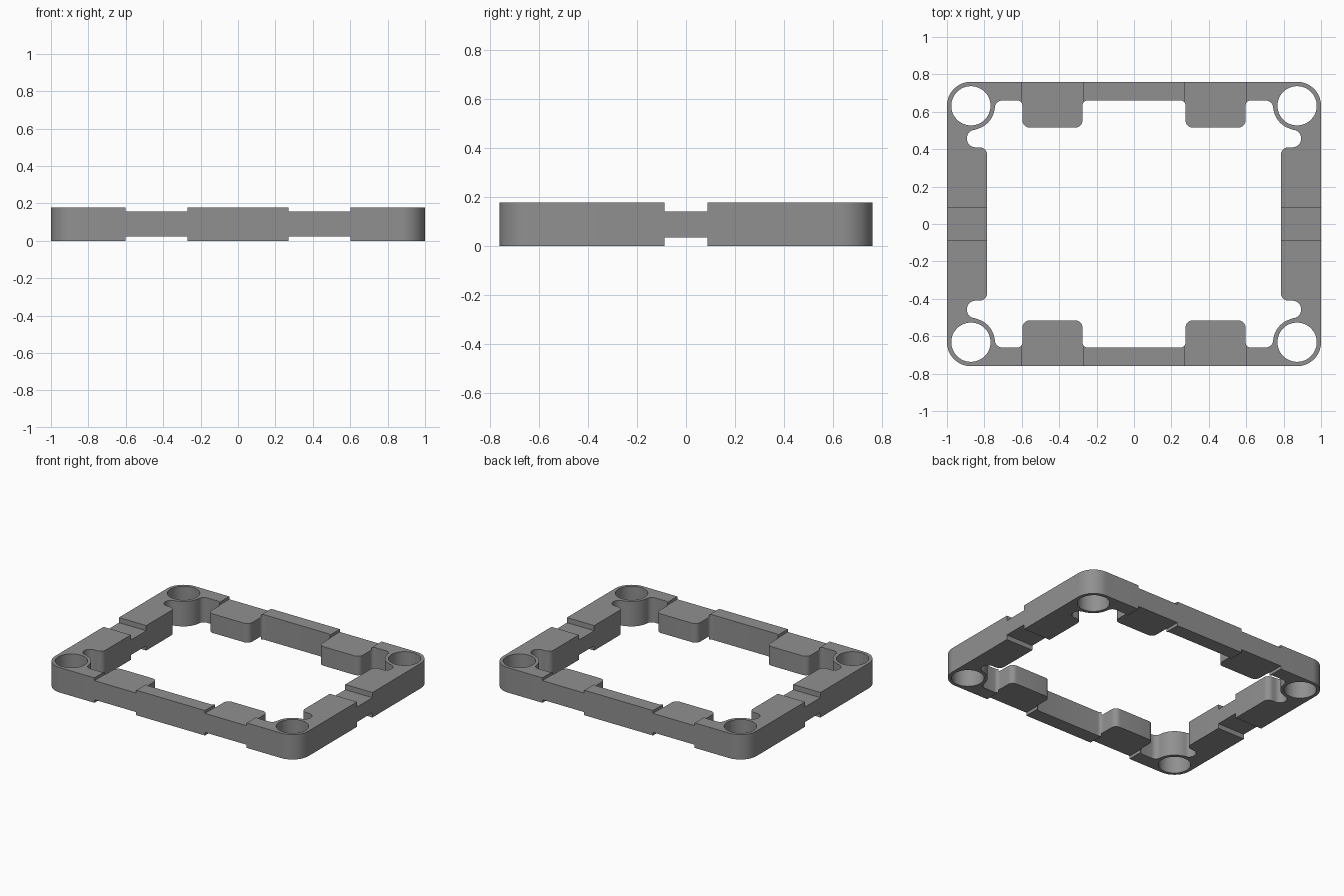
import bpy, bmesh
from math import sin, cos, pi, radians
from mathutils import Vector

if "Cube" in bpy.data.objects:
    bpy.data.objects.remove(bpy.data.objects["Cube"])

H = 0.178                    # frame height
CX, CY, R = 0.872, 0.632, 0.128   # corner boss centre and outer radius
HOLE = 0.105


def arc(cx, cy, r, a0, a1, n):
    return [(cx + r * cos(radians(a0 + (a1 - a0) * i / n)),
             cy + r * sin(radians(a0 + (a1 - a0) * i / n))) for i in range(n + 1)]


def fillet(prev, corner, nxt, r, n=8):
    """Round a square corner with a tangent arc."""
    c = Vector(corner)
    u = (Vector(prev) - c).normalized()
    v = (Vector(nxt) - c).normalized()
    o = c + (u + v) * r
    return [tuple(o - v * r * cos(t) - u * r * sin(t))
            for t in (pi / 2 * i / n for i in range(n + 1))]


def rounded(path):
    out = []
    for a, b, c in zip(path, path[1:], path[2:]):
        out += fillet(a[:2], b[:2], c[:2], b[2])
    return out


def mirror_loop(q):
    """Repeat a first-quadrant path (top to right side) into a closed loop."""
    half = q + [(x, -y) for x, y in reversed(q)]
    return half + [(-x, y) for x, y in reversed(half)]


# Inner outline, one quadrant: long-side tab, boss, side pocket (x, y, fillet)
bar = [(0.2, 0.66, 0), (0.275, 0.66, 0.025), (0.275, 0.515, 0.04), (0.597, 0.515, 0.04),
       (0.597, 0.66, 0.025), (0.744, 0.66, 0.04), (0.744, 0.5, 0)]
side = [(0.8, 0.504, 0), (0.893, 0.504, 0.045), (0.893, 0.41, 0.045),
        (0.785, 0.41, 0.04), (0.785, 0.2, 0)]

inner = mirror_loop(rounded(bar) + arc(CX, CY, R, 193, 250, 12) + rounded(side))
outer = mirror_loop(arc(CX, CY, R, 90, 0, 20))
holes = [arc(sx * CX, sy * CY, HOLE, 0, 360, 48)[:-1] for sx in (-1, 1) for sy in (-1, 1)]

# Flat plate with openings, extruded to full height
bm = bmesh.new()
edges = []
for loop in [outer, inner] + holes:
    vs = [bm.verts.new((x, y, 0)) for x, y in loop]
    edges += [bm.edges.new((vs[i - 1], vs[i])) for i in range(len(vs))]
bmesh.ops.triangle_fill(bm, use_beauty=True, use_dissolve=False, edges=edges)
ext = bmesh.ops.extrude_face_region(bm, geom=bm.faces[:], use_keep_orig=True)
bmesh.ops.translate(bm, vec=(0, 0, H),
                    verts=[g for g in ext["geom"] if isinstance(g, bmesh.types.BMVert)])
bmesh.ops.recalc_face_normals(bm, faces=bm.faces[:])
me = bpy.data.meshes.new("spacer_frame")
bm.to_mesh(me)
bm.free()
frame = bpy.data.objects.new("spacer_frame", me)
bpy.context.collection.objects.link(frame)

dark = bpy.data.materials.new("dark_grey")
dark.diffuse_color = (0.28, 0.28, 0.28, 1)
dark.use_nodes = True
dark.node_tree.nodes["Principled BSDF"].inputs["Base Color"].default_value = dark.diffuse_color
me.materials.append(dark)

# Shallow notches above and below the tabs and the middle of the short sides
cb = bmesh.new()


def box(x0, x1, y0, y1, z0, z1):
    geo = bmesh.ops.create_cube(cb, size=1)["verts"]
    for v in geo:
        v.co = (x1 if v.co.x > 0 else x0, y1 if v.co.y > 0 else y0, z1 if v.co.z > 0 else z0)


for sx in (-1, 1):
    for z0, z1 in ((0.158, 0.4), (-0.2, 0.022)):
        for sy in (-1, 1):
            x0, x1 = sorted((sx * 0.271, sx * 0.601))
            y0, y1 = sorted((sy * 0.45, sy * 0.9))
            box(x0, x1, y0, y1, z0, z1)
    for z0, z1 in ((0.141, 0.4), (-0.2, 0.034)):
        x0, x1 = sorted((sx * 0.7, sx * 1.2))
        box(x0, x1, -0.087, 0.087, z0, z1)
cme = bpy.data.meshes.new("notch_cutter")
cb.to_mesh(cme)
cb.free()
cme.materials.append(dark)
cutter = bpy.data.objects.new("notch_cutter", cme)
bpy.context.collection.objects.link(cutter)
cutter.hide_render = True

mod = frame.modifiers.new("notches", "BOOLEAN")
mod.operation = "DIFFERENCE"
mod.solver = "EXACT"
mod.object = cutter
bpy.context.view_layer.objects.active = frame
frame.select_set(True)
bpy.ops.object.modifier_apply(modifier=mod.name)
bpy.data.objects.remove(cutter, do_unlink=True)
bpy.ops.object.shade_smooth_by_angle(angle=radians(30))
